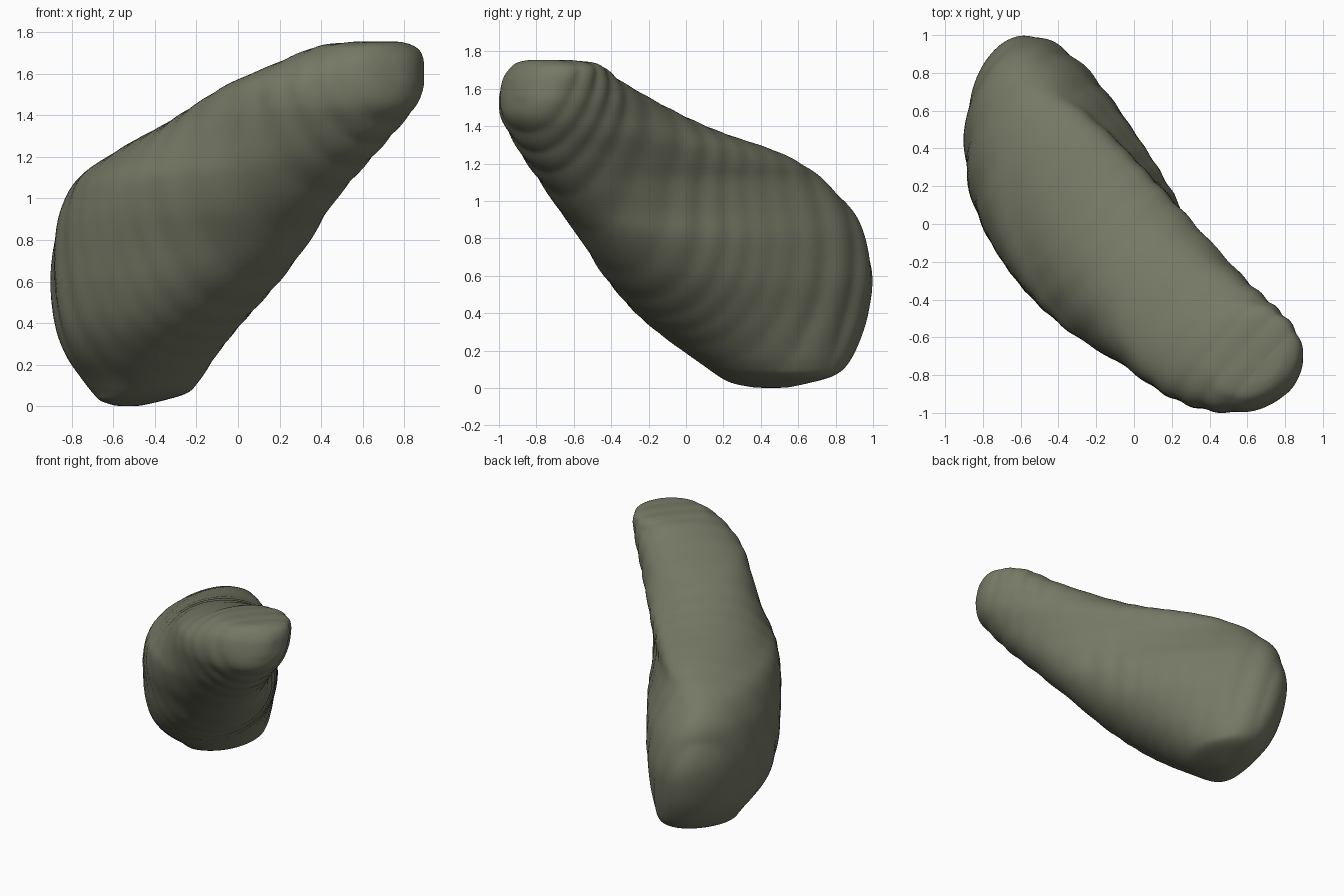
import bpy, bmesh, math
from mathutils import Vector

cube = bpy.data.objects.get("Cube")
if cube:
    bpy.data.objects.remove(cube)

# Horizontal slices: z, x min, x max, y min, y max, half-width across the body
SLICES = [
    (0.00, -0.58, -0.48, 0.38, 0.53, 0.08),
    (0.025, -0.66, -0.37, 0.25, 0.65, 0.20),
    (0.065, -0.70, -0.24, 0.17, 0.79, 0.29),
    (0.13, -0.75, -0.18, 0.08, 0.87, 0.34),
    (0.25, -0.83, -0.10, -0.09, 0.93, 0.41),
    (0.40, -0.88, 0.02, -0.27, 0.975, 0.46),
    (0.60, -0.90, 0.20, -0.44, 1.00, 0.49),
    (0.80, -0.885, 0.35, -0.57, 0.96, 0.49),
    (0.95, -0.85, 0.44, -0.68, 0.89, 0.47),
    (1.10, -0.77, 0.56, -0.78, 0.75, 0.445),
    (1.20, -0.63, 0.65, -0.85, 0.62, 0.425),
    (1.28, -0.50, 0.72, -0.90, 0.45, 0.41),
    (1.36, -0.35, 0.79, -0.945, 0.21, 0.395),
    (1.45, -0.21, 0.86, -0.99, 0.00, 0.38),
    (1.55, -0.05, 0.895, -1.00, -0.19, 0.365),
    (1.65, 0.18, 0.895, -0.98, -0.36, 0.32),
    (1.71, 0.32, 0.875, -0.94, -0.43, 0.27),
    (1.74, 0.42, 0.83, -0.90, -0.50, 0.21),
    (1.755, 0.58, 0.77, -0.83, -0.65, 0.10),
]
SIDES, STEPS = 128, 9
R2 = math.sqrt(2)


def spline(a, b, c, d, t):
    """Smooth interpolation from b to c, kept between the two."""
    v = 0.5 * (2*b + (c-a)*t + (2*a-5*b+4*c-d)*t*t + (3*b-a-3*c+d)*t**3)
    return max(min(b, c), min(max(b, c), v))


def fit(values, low, high):
    a, b = min(values), max(values)
    return [low + (v - a) * (high - low) / (b - a) for v in values]


def spine(s):
    """Sideways drift of the curved body at distance s along its diagonal."""
    return -0.19 + 0.19 * s * s - 0.1 * s


def slice_ring(z, x0, x1, y0, y1, width):
    """Ellipse laid along the curved spine, fitted to its x and y range."""
    hx, hy = (x1 - x0) / 2, (y1 - y0) / 2
    length = math.sqrt(max(hx*hx + hy*hy - width*width, 0.0001))
    mid = (x0 + x1 - y0 - y1) / (2 * R2)
    xs, ys = [], []
    for i in range(SIDES):
        a = math.tau * i / SIDES
        s = mid + length * math.cos(a)
        w = spine(s) + width * math.sin(a)
        xs.append((s + w) / R2)
        ys.append((w - s) / R2)
    return [Vector((x, y, z)) for x, y in zip(fit(xs, x0, x1), fit(ys, y0, y1))]


def ridge(p, n):
    """Uneven growth rings, strongest on the flanks, faint above and below."""
    q = (p.x - p.y) / R2 + 0.2 * p.z + 0.04 * math.sin(3 * p.z + 2 * p.x)
    swell = abs(math.sin(q * 18 + 1.1 * math.sin(q * 5)))
    height = 0.02 * (swell - 0.65) * (0.7 + 0.3 * math.sin(q * 7))
    return height * (1 - 0.75 * abs(n.z)) * min(1, p.z * 3)


# Loft the body through the slices
bm = bmesh.new()
rings = []
last = len(SLICES) - 1
for j in range(last):
    keys = [SLICES[max(0, min(last, j + o))] for o in (-1, 0, 1, 2)]
    for t in range(STEPS + (j == last - 1)):
        row = [spline(*vals, t / STEPS) for vals in zip(*keys)]
        rings.append([bm.verts.new(p) for p in slice_ring(*row)])
for lower, upper in zip(rings, rings[1:]):
    for i in range(SIDES):
        n = (i + 1) % SIDES
        bm.faces.new((lower[i], lower[n], upper[n], upper[i]))

# Close both ends with a fan
for ring in (rings[0], rings[-1]):
    centre = bm.verts.new(sum((v.co for v in ring), Vector()) / SIDES)
    for i in range(SIDES):
        bm.faces.new((ring[i], ring[(i + 1) % SIDES], centre))
bmesh.ops.recalc_face_normals(bm, faces=bm.faces)

# Soften the loft, then press the growth rings into the surface
def soften(times):
    for _ in range(times):
        bmesh.ops.smooth_vert(bm, verts=bm.verts, factor=0.4,
                              use_axis_x=True, use_axis_y=True, use_axis_z=True)


soften(8)
bm.normal_update()
moves = [(v, v.normal * ridge(v.co, v.normal)) for v in bm.verts]
for v, move in moves:
    v.co += move
soften(2)

mesh = bpy.data.meshes.new("shell_body")
bm.to_mesh(mesh)
bm.free()
body = bpy.data.objects.new("shell_body", mesh)
bpy.context.collection.objects.link(body)

# Single olive grey material
mat = bpy.data.materials.new("olive_grey")
mat.use_nodes = True
colour = (0.18, 0.19, 0.13, 1)
mat.diffuse_color = colour
bsdf = mat.node_tree.nodes["Principled BSDF"]
bsdf.inputs["Base Color"].default_value = colour
bsdf.inputs["Roughness"].default_value = 0.8
mesh.materials.append(mat)

bpy.ops.object.select_all(action='DESELECT')
body.select_set(True)
bpy.context.view_layer.objects.active = body
bpy.ops.object.shade_smooth_by_angle(angle=math.radians(50))
